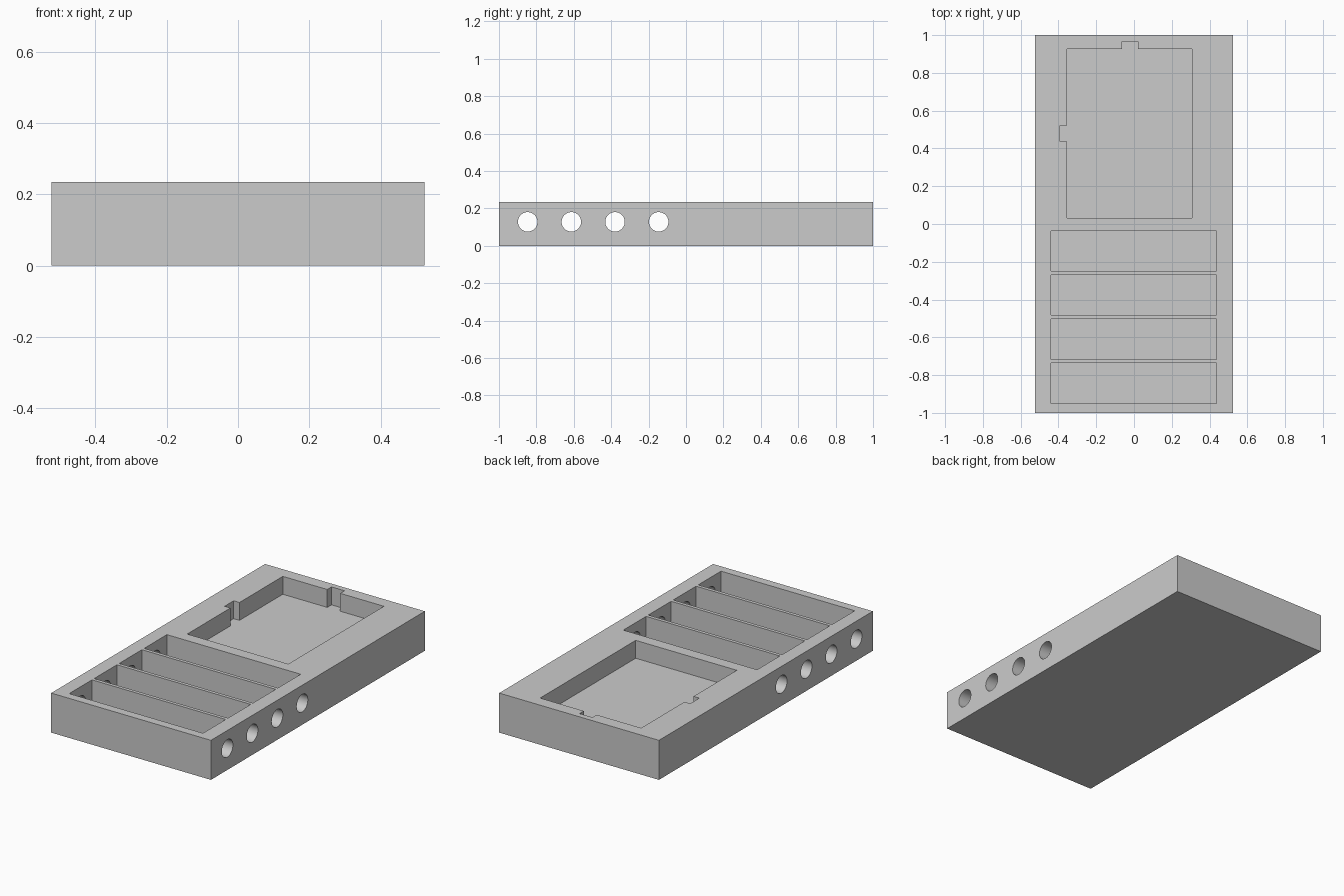
import bpy
import bmesh
import math
from mathutils import Matrix, Vector

cube = bpy.data.objects.get("Cube")
if cube:
    bpy.data.objects.remove(cube, do_unlink=True)

HALF_X, HALF_Y, HEIGHT = 0.523, 1.0, 0.234
TOP = HEIGHT + 0.1           # cutters reach above the rim

grey = bpy.data.materials.new("light_grey")
grey.use_nodes = True
grey.diffuse_color = (0.6, 0.6, 0.6, 1)
grey.node_tree.nodes["Principled BSDF"].inputs["Base Color"].default_value = (0.6, 0.6, 0.6, 1)


def make_object(name, bm):
    bmesh.ops.recalc_face_normals(bm, faces=bm.faces)
    mesh = bpy.data.meshes.new(name)
    bm.to_mesh(mesh)
    bm.free()
    mesh.materials.append(grey)
    obj = bpy.data.objects.new(name, mesh)
    bpy.context.collection.objects.link(obj)
    return obj


def prism(name, outline, z0, z1):
    """Extrude a plan outline from z0 to z1."""
    bm = bmesh.new()
    face = bm.faces.new([bm.verts.new((x, y, z0)) for x, y in outline])
    grown = bmesh.ops.extrude_face_region(bm, geom=[face])["geom"]
    verts = [v for v in grown if isinstance(v, bmesh.types.BMVert)]
    bmesh.ops.translate(bm, verts=verts, vec=Vector((0, 0, z1 - z0)))
    return make_object(name, bm)


def rectangle(x0, x1, y0, y1):
    return [(x0, y0), (x1, y0), (x1, y1), (x0, y1)]


def rod(name, y, z, radius):
    """Cylinder along x, through both side walls."""
    bm = bmesh.new()
    turn = Matrix.Translation((0, y, z)) @ Matrix.Rotation(math.pi / 2, 4, "Y")
    bmesh.ops.create_cone(bm, cap_ends=True, segments=64, radius1=radius,
                          radius2=radius, depth=2, matrix=turn)
    return make_object(name, bm)


def cut(body, cutter):
    bpy.context.view_layer.objects.active = body
    mod = body.modifiers.new("cut", "BOOLEAN")
    mod.operation = "DIFFERENCE"
    mod.solver = "EXACT"
    mod.object = cutter
    bpy.ops.object.modifier_apply(modifier=mod.name)
    bpy.data.objects.remove(cutter, do_unlink=True)


# Solid tray block
tray = prism("tray", rectangle(-HALF_X, HALF_X, -HALF_Y, HALF_Y), 0, HEIGHT)

# Shallow pocket with a notch in its back wall and its right wall
left, right, front, back = 0.307, -0.355, 0.032, 0.926
pocket = [
    (right, front), (left, front), (left, back),
    (0.021, back), (0.021, 0.966), (-0.064, 0.966), (-0.064, back),
    (right, back), (right, 0.521), (-0.393, 0.521), (-0.393, 0.436), (right, 0.436),
]
cut(tray, prism("pocket_cutter", pocket, 0.128, TOP))

# Four deep slots, each with a round hole through both side walls
for i in range(4):
    y = -0.143 - i * 0.2335
    cut(tray, prism("slot_cutter", rectangle(-0.44, 0.436, y - 0.1065, y + 0.1065), 0.0213, TOP))
    cut(tray, rod("hole_cutter", y - 0.003, 0.128, 0.052))

bpy.ops.object.select_all(action="DESELECT")
tray.select_set(True)
bpy.context.view_layer.objects.active = tray
bpy.ops.object.shade_smooth_by_angle(angle=math.radians(30))
